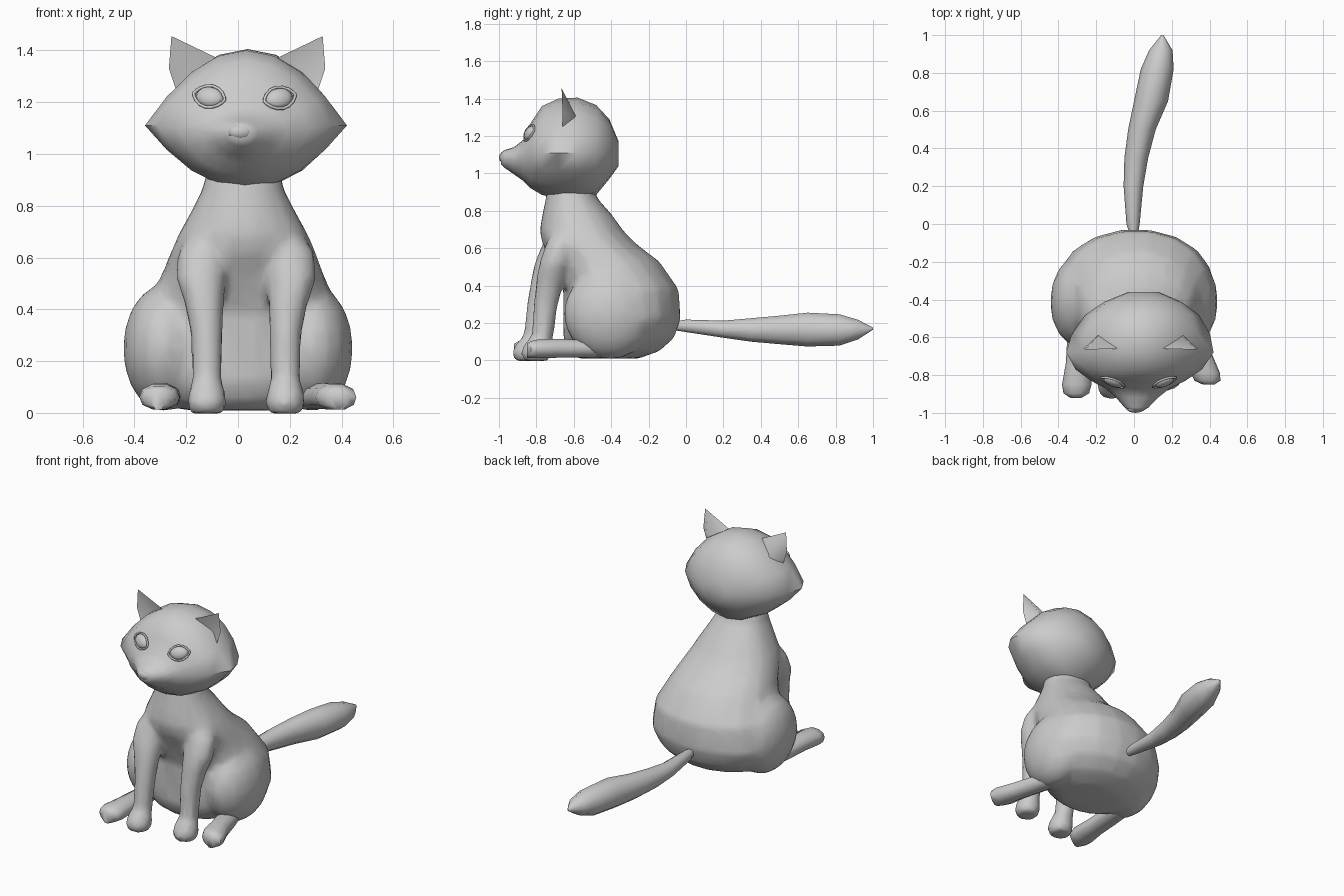
import bpy, bmesh
from math import sin, cos, asin, pi, radians
from mathutils import Vector

if "Cube" in bpy.data.objects:
    bpy.data.objects.remove(bpy.data.objects["Cube"])


def finish(name, bm, angle=55):
    """Turn a bmesh into a smooth-shaded object."""
    bmesh.ops.recalc_face_normals(bm, faces=bm.faces)
    mesh = bpy.data.meshes.new(name)
    bm.to_mesh(mesh)
    bm.free()
    obj = bpy.data.objects.new(name, mesh)
    bpy.context.collection.objects.link(obj)
    bpy.ops.object.select_all(action="DESELECT")
    obj.select_set(True)
    bpy.context.view_layer.objects.active = obj
    bpy.ops.object.shade_smooth_by_angle(angle=radians(angle))
    return obj


def loft(name, rings, axis, sides):
    """Skin rings of (centre, half width, upper, lower radius, pinch).
    Pinch 0 is an ellipse, 1 has pointed sides, below 0 is boxy."""
    bm = bmesh.new()
    loops = []
    for centre, w, up, down, pinch in rings:
        loop = []
        for i in range(sides):
            t = 2 * pi * i / sides
            c, s = cos(t), sin(t)
            u = w * ((1 - pinch) * c + pinch * asin(c) * 2 / pi)
            v = s * (up if s > 0 else down)
            offset = Vector((u, v, 0)) if axis == "z" else Vector((u, 0, v))
            loop.append(bm.verts.new(Vector(centre) + offset))
        loops.append(loop)
    for a, b in zip(loops, loops[1:]):
        for i in range(sides):
            j = (i + 1) % sides
            bm.faces.new((a[i], a[j], b[j], b[i]))
    bm.faces.new(loops[0])
    bm.faces.new(loops[-1])
    return finish(name, bm)


def ellipsoid(name, centre, radii, rotation=(0, 0, 0), segments=16, rings=10):
    bm = bmesh.new()
    bmesh.ops.create_uvsphere(bm, u_segments=segments, v_segments=rings, radius=1)
    bmesh.ops.scale(bm, vec=radii, verts=bm.verts)
    obj = finish(name, bm)
    obj.location, obj.rotation_euler = centre, rotation
    return obj


# Torso: height, front y, back y, half width
torso = [(.01, -.58, -.25, .20), (.05, -.63, -.14, .30), (.12, -.66, -.06, .37),
         (.22, -.66, -.025, .415), (.38, -.66, -.035, .385), (.53, -.72, -.14, .315),
         (.62, -.77, -.26, .28), (.69, -.785, -.33, .25), (.78, -.77, -.395, .20),
         (.87, -.75, -.475, .155), (.95, -.74, -.50, .14)]
body = loft("body", [((.02 * min(1, z / .6), (f + b) / 2, z), w, (b - f) / 2,
                      (b - f) / 2, -.15) for z, f, b, w in torso], "z", 18)

# Head: y, half width, centre height, upper radius, lower radius, pinch
skull = [(-.99, .035, 1.08, .03, .03, 0), (-.97, .065, 1.08, .045, .05, 0),
         (-.92, .11, 1.08, .06, .085, 0), (-.87, .17, 1.09, .09, .13, .1),
         (-.83, .25, 1.10, .17, .18, .3), (-.77, .335, 1.11, .25, .225, .6),
         (-.68, .39, 1.11, .29, .245, .8), (-.58, .365, 1.11, .295, .245, .6),
         (-.48, .30, 1.11, .255, .225, .3), (-.41, .20, 1.11, .18, .14, 0),
         (-.36, .08, 1.10, .07, .06, 0)]
loft("head", [((.05 + (y + .36) * .06, y, z), w, up, down, pinch)
              for y, w, z, up, down, pinch in skull], "y", 16)
ellipsoid("nose", (.008, -.975, 1.085), (.05, .025, .03), segments=10, rings=6)

# Tail: y, centre x, centre z, half width, half height
tail = [(-.06, 0, .185, .02, .025), (0, -.005, .185, .035, .035),
        (.2, -.003, .167, .052, .048), (.35, .012, .163, .063, .066),
        (.5, .042, .163, .073, .08), (.65, .09, .165, .09, .095),
        (.82, .123, .163, .087, .088), (.92, .142, .165, .062, .055),
        (1.0, .15, .17, .006, .006)]
loft("tail", [((x, y, z), w, h, h, 0) for y, x, z, w, h in tail], "y", 10)

# Front leg: height, offset from leg line, y, half width, half depth
foreleg = [(-.003, 0, -.85, .066, .066), (.04, 0, -.85, .08, .085), (.085, 0, -.84, .071, .075),
           (.13, 0, -.81, .058, .06), (.3, 0, -.785, .063, .066),
           (.42, .01, -.755, .077, .077), (.52, .025, -.725, .097, .085),
           (.62, .02, -.69, .093, .08), (.78, -.045, -.63, .05, .05)]

# Hind foot: distance along foot, half width, upper radius
paw = [(0, .06, .04), (.3, .065, .05), (.6, .064, .056),
       (.85, .078, .054), (.95, .068, .045), (1, .03, .03)]

limbs = []
for side, s in (("left", 1), ("right", -1)):
    left = s > 0
    line, shift = (.183, .05) if left else (-.12, 0)
    limbs.append(loft(side + "_front_leg", [
        ((line + s * dx, y + shift * max(0, 1 - z), z), w, d, d, 0)
        for z, dx, y, w, d in foreleg], "z", 12))
    limbs.append(ellipsoid(side + "_thigh", (s * .285, -.41, .25), (.16, .245, .245)))

    heel = Vector((s * .28, -.45, .065))
    toe = Vector((.395, -.85, .06)) if left else Vector((-.307, -.92, .06))
    loft(side + "_hind_foot",
         [(heel.lerp(toe, t), w, h, .05, -.2) for t, w, h in paw], "y", 10)

    # Ear: hollow-fronted three-cornered shell
    bm = bmesh.new()
    outer, bulge, tip, inner, back, hollow = [
        bm.verts.new((.035 + s * x, y, z)) for x, y, z in (
            (.262, -.66, 1.21), (.302, -.66, 1.33), (.292, -.665, 1.455),
            (.115, -.66, 1.37), (.215, -.58, 1.29), (.215, -.625, 1.28))]
    for corners in ((outer, bulge, hollow), (bulge, tip, hollow), (tip, inner, hollow),
                    (inner, tip, back), (tip, bulge, back), (bulge, outer, back),
                    (inner, back, hollow), (outer, hollow, back)):
        bm.faces.new(corners)
    finish(side + "_ear", bm, 60)

    # Eye with an almond-shaped lid around it
    centre = (.16, -.835, 1.215) if left else (-.11, -.835, 1.22)
    turn = (-.4, -.2 * s, .4 * s)
    ellipsoid(side + "_eye", centre, (.056, .024, .04), turn, 12, 8)
    lid = bpy.data.curves.new(side + "_eyelid", "CURVE")
    lid.dimensions = "3D"
    lid.bevel_depth, lid.bevel_resolution = .006, 1
    spline = lid.splines.new("POLY")
    spline.points.add(15)
    spline.use_cyclic_u = True
    for i, point in enumerate(spline.points):
        t = pi * i / 8
        point.co = (.066 * cos(t), -.004, .045 * sin(t) * abs(sin(t)) ** .5, 1)
    rim = bpy.data.objects.new(side + "_eyelid", lid)
    rim.location, rim.rotation_euler = centre, turn
    bpy.context.collection.objects.link(rim)

# Fuse torso, thighs and front legs into one soft low-poly skin
bpy.context.view_layer.update()
bpy.ops.object.select_all(action="DESELECT")
for part in limbs + [body]:
    part.select_set(True)
bpy.context.view_layer.objects.active = body
bpy.ops.object.join()
skin = body.modifiers.new("fuse", "REMESH")
skin.mode, skin.voxel_size, skin.use_smooth_shade = "VOXEL", .018, True
soften = body.modifiers.new("soften", "SMOOTH")
soften.factor, soften.iterations = .5, 8
body.modifiers.new("simplify", "DECIMATE").ratio = .15
